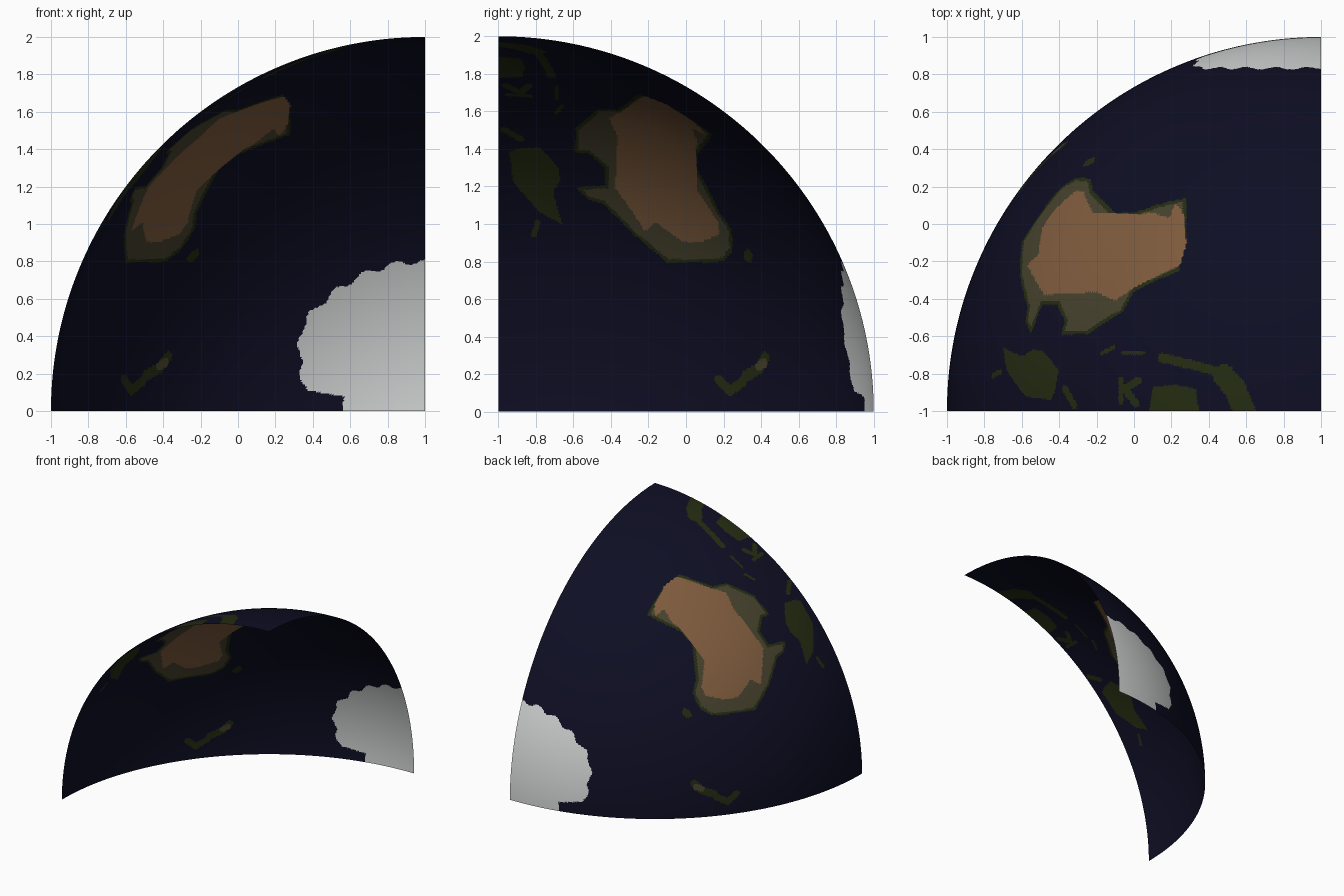
import bpy, math
from mathutils import Vector
from mathutils.geometry import intersect_point_line

if "Cube" in bpy.data.objects:
    bpy.data.objects.remove(bpy.data.objects["Cube"])

C, R, N = Vector((1, -1, 0)), 2.0, 270          # sphere centre, radius, mesh density
AX = Vector((-1, 1, 1)).normalized()            # middle direction of the octant
E1 = Vector((1, 1, 0)).normalized()
E2 = AX.cross(E1)


def on_sphere(view, a, b):
    """Lift a point read in one view onto the sphere (relative to its centre)."""
    u = a + 1 if view == 'side' else a - 1
    v = b + 1 if view == 'top' else b
    w = math.sqrt(R * R - u * u - v * v)
    return Vector({'top': (u, v, w), 'front': (u, w, v), 'side': (-w, u, v)}[view])


def flat(d):
    """Project a direction onto the plane touching the middle of the octant."""
    k = d.dot(AX)
    return Vector((d.dot(E1) / k, d.dot(E2) / k, 0))


def path(view, nums):
    return [on_sphere(view, a, b) for a, b in zip(nums[::2], nums[1::2])]


def outline(view, *nums):
    return [flat(d) for d in path(view, nums)]


def inside(p, pts):
    hit, a = False, pts[-1]
    for b in pts:
        if (a.y > p.y) != (b.y > p.y) and p.x < (b.x - a.x) * (p.y - a.y) / (b.y - a.y) + a.x:
            hit = not hit
        a = b
    return hit


def distance(p, pts):
    """Distance from p to an open chain of points."""
    best = 9.0
    for a, b in zip(pts, pts[1:]):
        q, t = intersect_point_line(p, a, b)
        best = min(best, (p - (a if t < 0 else b if t > 1 else q)).length)
    return best


# Main continent: coast and dry interior
mainland = outline('top', .28, .14, .28, -.1, .24, -.25, 0, -.36, -.06, -.47, -.25, -.59,
                   -.39, -.59, -.37, -.52, -.41, -.43, -.49, -.43, -.55, -.59, -.58, -.52,
                   -.57, -.44, -.61, -.28, -.6, -.1, -.54, 0, -.43, .15, -.38, .205,
                   -.3, .25, -.23, .24, -.22, .18, -.1, .06, 0, .06, .15, .11)
desert = outline('top', .22, .11, .27, .05, .28, -.1, .25, -.22, 0, -.34, -.1, -.41,
                 -.2, -.365, -.48, -.38, -.57, -.22, -.51, -.16, -.49, -.02, -.42, .08,
                 -.31, .18, -.27, .17, -.22, .06, 0, .05, .1, .06, .19, .03)
coast = mainland + mainland[:1]

# Two large islands
large_islands = [
    outline('side', -.94, 1.38, -.92, 1.22, -.78, 1.06, -.66, 1, -.71, 1.17, -.67, 1.23,
            -.68, 1.3, -.78, 1.41, -.9, 1.4),
    outline('top', .08, -1.02, .1, -.87, .22, -.86, .33, -.88, .35, -1.02)]

# Small islands: brush strokes of a given half width
strokes = []


def stroke(width, view, *nums):
    strokes.append((width, path(view, nums)))


stroke(.03, 'front', -.375, .29, -.42, .23, -.49, .19)
stroke(.027, 'front', -.51, .16, -.57, .11, -.61, .17)
stroke(.028, 'front', -.25, .82, -.23, .84)
stroke(.06, 'top', .48, -.81, .54, -.88, .59, -1)
stroke(.025, 'top', .15, -.715, .3, -.75, .45, -.79)
stroke(.022, 'top', .02, -.84, -.05, -.88, .01, -.96)
stroke(.015, 'top', -.07, -.83, -.07, -.95)
stroke(.02, 'top', -.37, -.88, -.32, -.97)
stroke(.012, 'top', -.17, -.69, -.11, -.66)
stroke(.009, 'top', -.06, -.69, .05, -.69)
stroke(.015, 'side', -.81, .94, -.79, 1.01)
highland = path('front', (-.39, .26, -.42, .24))


def ice_edge(angle):
    """Radius of the polar ice cap around its corner, with a bay near the base."""
    if angle < 10:
        return .44
    return min(.8, .65 + .006 * (angle - 10)) + .015 * math.sin(angle * .5)


def zone(d):
    """Colour slot of the surface in direction d."""
    p, s = flat(d), d.normalized() * R
    if math.hypot(s.x, s.z) < ice_edge(math.degrees(math.atan2(s.z, -s.x))):
        return 4
    if inside(p, desert):
        return 3
    if inside(p, mainland):
        return 2 if distance(p, coast) > .011 else 1
    if distance(s, highland) < .025:
        return 2
    if any(inside(p, i) for i in large_islands):
        return 1
    return int(any((s - q[0]).length < .5 and distance(s, q) < w for w, q in strokes))


# Spherical octant: evenly divided triangle between the three axis tips
def direction(i, j):
    a, b, c = (math.sin(t / N * math.pi / 2) for t in (i, j, N - i - j))
    return Vector((-a, b, c)).normalized()


verts, index, faces = [], {}, []
for i in range(N + 1):
    for j in range(N + 1 - i):
        index[i, j] = len(verts)
        verts.append(C + R * direction(i, j))
for i in range(N):
    for j in range(N - i):
        faces.append((index[i, j], index[i, j + 1], index[i + 1, j]))
        if i + j < N - 1:
            faces.append((index[i + 1, j], index[i, j + 1], index[i + 1, j + 1]))
p, q, r = (verts[k] for k in faces[0])
if (q - p).cross(r - p).dot(p - C) < 0:          # surface faces outward
    faces = [f[::-1] for f in faces]

mesh = bpy.data.meshes.new("globe_segment")
mesh.from_pydata(verts, [], faces)
globe = bpy.data.objects.new("globe_segment", mesh)
bpy.context.collection.objects.link(globe)

# Colours
for name, rgb in (("ocean navy", (14, 14, 36)), ("coast green", (36, 44, 17)),
                  ("scrub olive", (70, 65, 45)), ("desert brown", (126, 91, 61)),
                  ("ice white", (212, 216, 215))):
    m = bpy.data.materials.new(name)
    m.diffuse_color = [((s / 255 + .055) / 1.055) ** 2.4 for s in rgb] + [1]
    m.use_nodes = True
    m.node_tree.nodes["Principled BSDF"].inputs["Base Color"].default_value = m.diffuse_color
    mesh.materials.append(m)
for f in mesh.polygons:
    f.material_index = zone(f.center - C)
    f.use_smooth = True
mesh.update()
